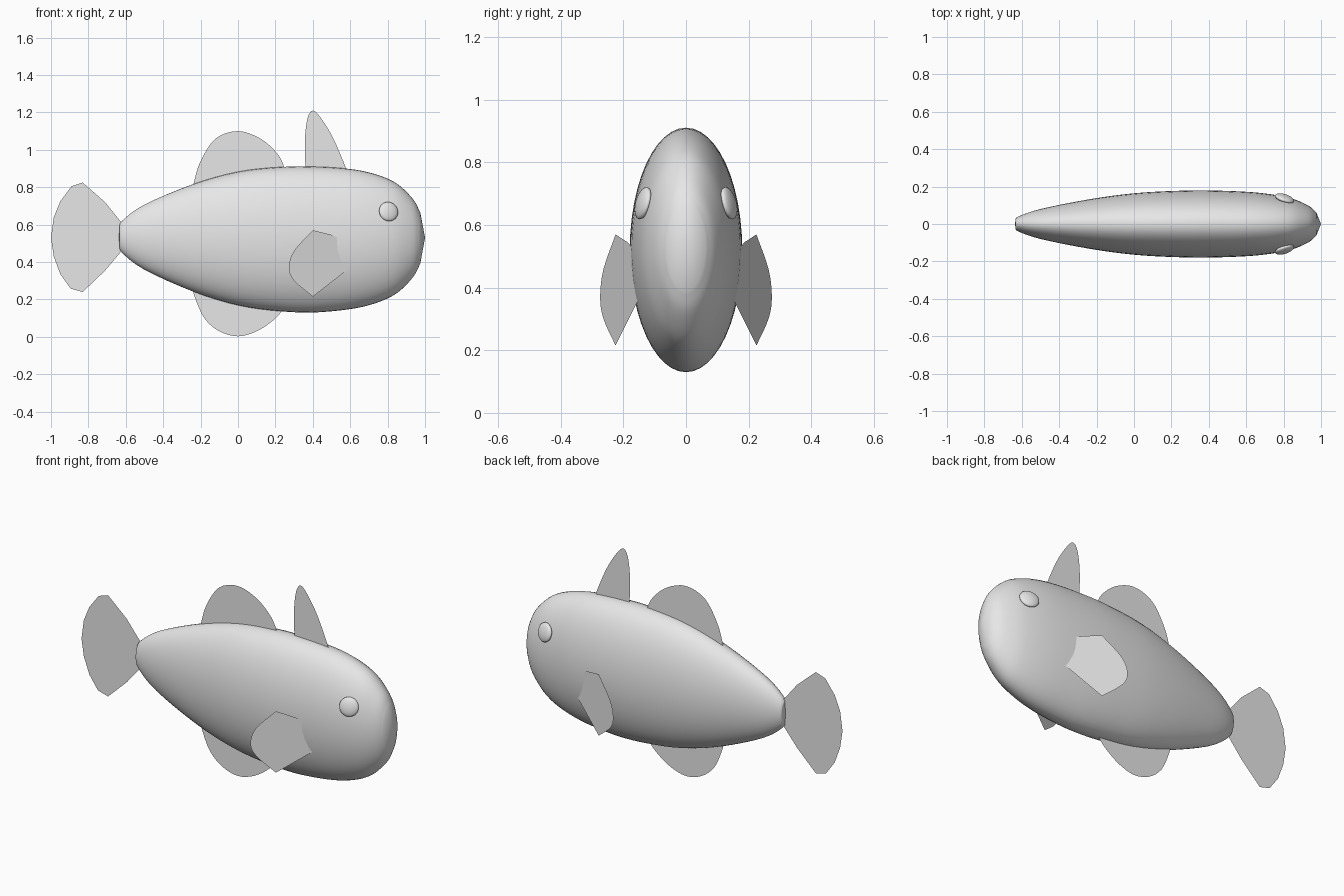
import bpy, bmesh, math
from mathutils import Vector

if "Cube" in bpy.data.objects:
    bpy.data.objects.remove(bpy.data.objects["Cube"], do_unlink=True)

grey = bpy.data.materials.new("light grey")
grey.use_nodes = True
grey.diffuse_color = (0.8, 0.8, 0.8, 1)
grey.node_tree.nodes["Principled BSDF"].inputs["Base Color"].default_value = (0.8, 0.8, 0.8, 1)


def make(name, bm, smooth=False):
    mesh = bpy.data.meshes.new(name)
    bm.to_mesh(mesh)
    bm.free()
    mesh.materials.append(grey)
    for p in mesh.polygons:
        p.use_smooth = smooth
    ob = bpy.data.objects.new(name, mesh)
    bpy.context.collection.objects.link(ob)
    return ob


def spline(points, steps=4):
    """Smooth curve through 2D points."""
    pts = [Vector(p) for p in points]
    pts = [2 * pts[0] - pts[1]] + pts + [2 * pts[-1] - pts[-2]]
    out = []
    for a, b, c, d in zip(pts, pts[1:], pts[2:], pts[3:]):
        for i in range(steps):
            t = i / steps
            out.append(0.5 * (2 * b + (c - a) * t + (2 * a - 5 * b + 4 * c - d) * t * t
                              + (3 * b - a - 3 * c + d) * t ** 3))
    return out + [pts[-2]]


def fin(name, outline, depth=lambda x: 0.0):
    """Flat sheet from an (x, z) outline."""
    bm = bmesh.new()
    bm.faces.new([bm.verts.new((x, depth(x), z)) for x, z in outline])
    bmesh.ops.triangulate(bm, faces=bm.faces[:])
    return make(name, bm)


# Body: elliptical rings along a half-height profile (x, h)
profile = spline([(-0.633, 0.045), (-0.62, 0.085), (-0.5, 0.174), (-0.24, 0.287), (0, 0.357),
                  (0.22, 0.385), (0.4, 0.39), (0.58, 0.377), (0.7, 0.355), (0.8, 0.32),
                  (0.87, 0.277), (0.94, 0.203), (0.975, 0.135)])
SIDES = 48
bm = bmesh.new()
rings = []
for x, h in profile:
    z = 0.52 + 0.015 * abs(x - 0.4) / 1.03
    rings.append([bm.verts.new((x, 0.46 * h * math.cos(a), z + h * math.sin(a)))
                  for a in (math.tau * i / SIDES for i in range(SIDES))])
for r, s in zip(rings, rings[1:]):
    for i in range(SIDES):
        j = (i + 1) % SIDES
        bm.faces.new((r[i], r[j], s[j], s[i]))
for ring, tip_x in ((rings[0], -0.637), (rings[-1], 1.0)):
    tip = bm.verts.new((tip_x, 0, 0.53))
    for i in range(SIDES):
        bm.faces.new((ring[i], ring[(i + 1) % SIDES], tip))
bmesh.ops.recalc_face_normals(bm, faces=bm.faces[:])
make("body", bm, True)

# Fins on the centre line
fin("tail_fin", [(-0.6, 0.6), (-0.63, 0.62), (-0.71, 0.72), (-0.83, 0.825), (-0.89, 0.805),
                 (-0.95, 0.725), (-0.985, 0.64), (-1, 0.53), (-0.985, 0.43), (-0.95, 0.335),
                 (-0.895, 0.258), (-0.83, 0.24), (-0.71, 0.355), (-0.63, 0.45), (-0.6, 0.48)])
fin("rear_dorsal_fin", spline([(-0.25, 0.76), (-0.235, 0.83), (-0.2, 0.94), (-0.12, 1.06),
                               (0, 1.1), (0.12, 1.06), (0.21, 0.98), (0.25, 0.9), (0.26, 0.84)]))
fin("belly_fin", spline([(-0.25, 0.29), (-0.23, 0.21), (-0.18, 0.1), (-0.1, 0.03),
                         (0, 0.003), (0.1, 0.03), (0.19, 0.09), (0.24, 0.15), (0.26, 0.22)]))
fin("front_dorsal_fin", spline([(0.365, 0.84), (0.36, 0.92), (0.358, 1.06), (0.372, 1.17),
                                (0.4, 1.21), (0.44, 1.175), (0.5, 1.08), (0.55, 0.97),
                                (0.58, 0.89), (0.585, 0.84)]))

# Side fins and eyes, one per side
back_edge = spline([(0.4, 0.215), (0.3, 0.3), (0.272, 0.37), (0.3, 0.46), (0.4, 0.57)])
for side, label in ((1, "left"), (-1, "right")):
    fin(label + "_side_fin", back_edge + [Vector((0.5, 0.545)), Vector((0.6, 0.5)), Vector((0.6, 0.37))],
        lambda x: side * (0.225 - 0.385 * (x - 0.4)))

    bm = bmesh.new()
    bmesh.ops.create_uvsphere(bm, u_segments=24, v_segments=12, radius=0.053)
    eye = make(label + "_eye", bm, True)
    eye.scale.z = 0.36
    eye.location = (0.805, side * 0.137, 0.67)
    eye.rotation_mode = 'QUATERNION'
    eye.rotation_quaternion = Vector((0.33, side, 0.27)).to_track_quat('Z', 'Y')
